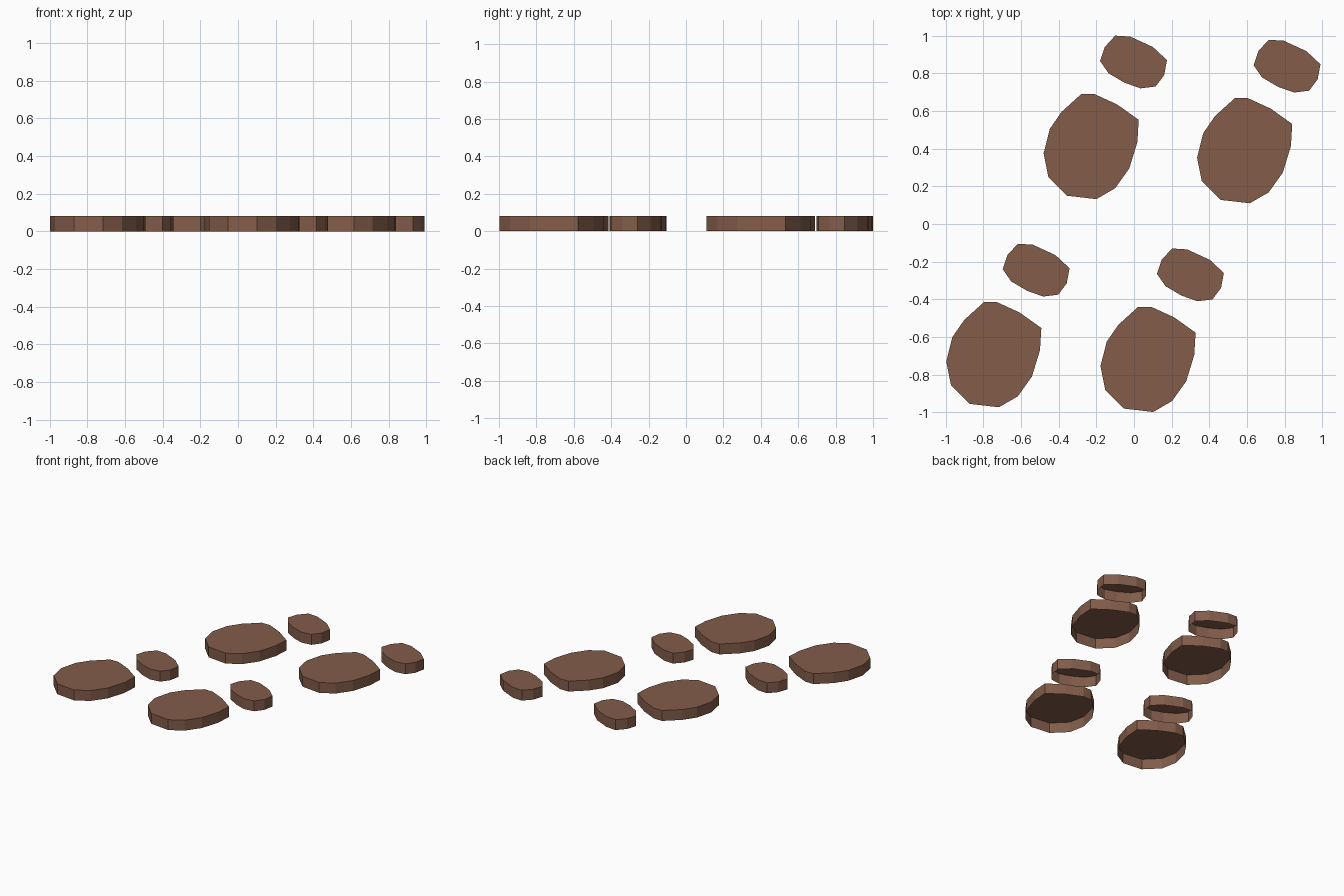
import bpy, bmesh

if "Cube" in bpy.data.objects:
    bpy.data.objects.remove(bpy.data.objects["Cube"])

# Stone colour
brown = bpy.data.materials.new("brown stone")
brown.diffuse_color = (0.225, 0.108, 0.068, 1.0)
brown.use_nodes = True
brown.node_tree.nodes["Principled BSDF"].inputs["Base Color"].default_value = brown.diffuse_color

HEIGHT = 0.08

# Outlines of the two stone shapes, counter-clockwise from above
LARGE = [(-0.28, 0.69), (-0.385, 0.595), (-0.447, 0.505), (-0.48, 0.375),
         (-0.455, 0.25), (-0.355, 0.15), (-0.20, 0.132), (-0.10, 0.19),
         (-0.025, 0.295), (0.018, 0.435), (0.025, 0.553), (-0.09, 0.635),
         (-0.21, 0.69)]
SMALL = [(-0.10, 1.0), (-0.155, 0.94), (-0.18, 0.865), (-0.135, 0.80),
         (-0.05, 0.75), (0.035, 0.72), (0.115, 0.73), (0.16, 0.79),
         (0.175, 0.87), (0.10, 0.94), (-0.02, 0.995)]


def stone(name, outline, dx, dy):
    """Flat-topped shell: top cap and side walls, open underneath."""
    bm = bmesh.new()
    low = [bm.verts.new((x + dx, y + dy, 0)) for x, y in outline]
    top = [bm.verts.new((x + dx, y + dy, HEIGHT)) for x, y in outline]
    n = len(outline)
    for i in range(n):
        j = (i + 1) % n
        bm.faces.new((low[i], low[j], top[j], top[i]))
    bm.faces.new(top)
    mesh = bpy.data.meshes.new(name)
    bm.to_mesh(mesh)
    bm.free()
    mesh.materials.append(brown)
    obj = bpy.data.objects.new(name, mesh)
    bpy.context.collection.objects.link(obj)


# The pair of stones repeats four times along the path
for k, (dx, dy) in enumerate([(0, 0), (0.815, -0.022),
                              (-0.517, -1.105), (0.302, -1.13)], 1):
    stone(f"large_stone_{k}", LARGE, dx, dy)
    stone(f"small_stone_{k}", SMALL, dx, dy)
